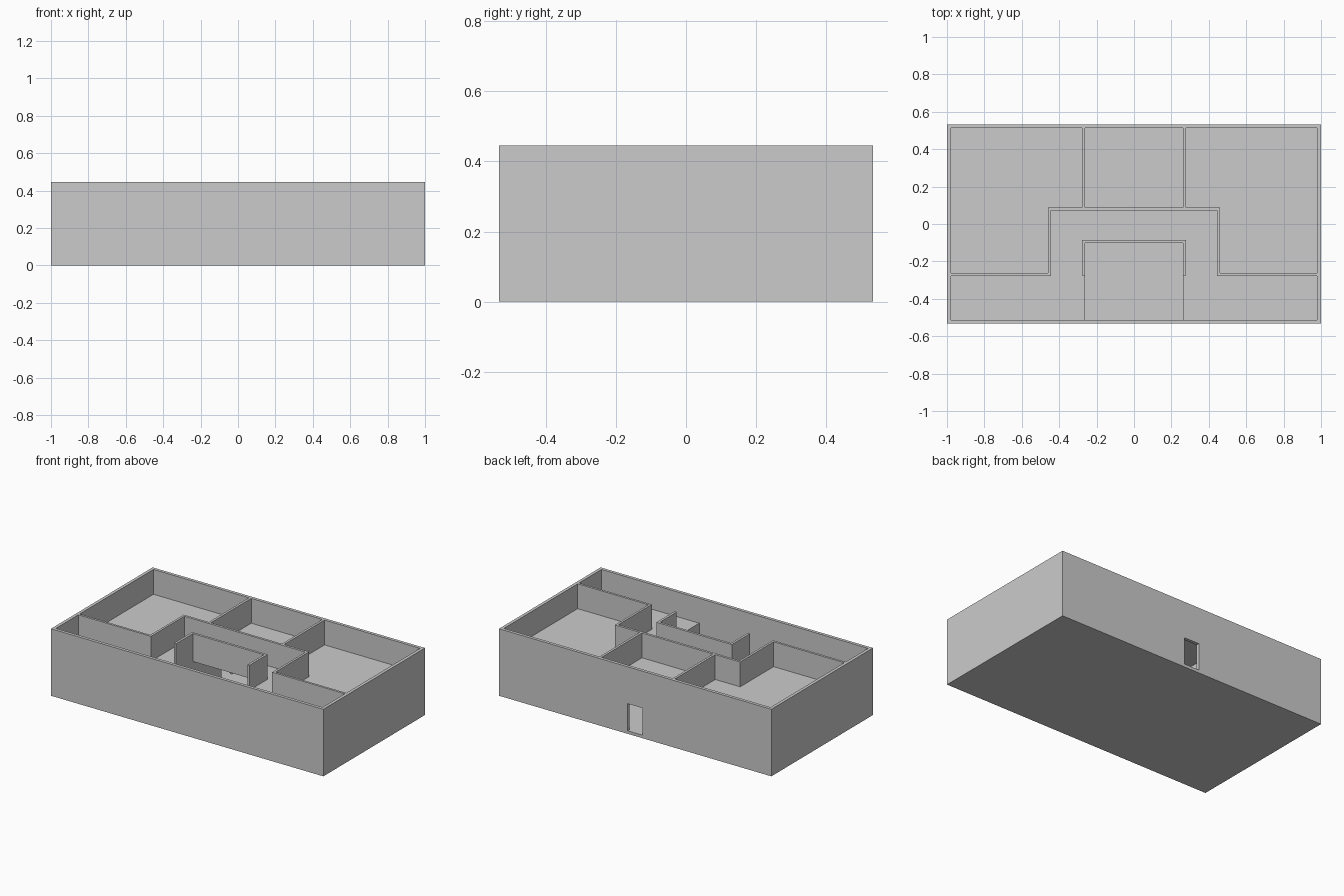
import bpy, bmesh

if "Cube" in bpy.data.objects:
    bpy.data.objects.remove(bpy.data.objects["Cube"])

X, Y, H = 1.0, 0.533, 0.445      # half length, half depth, total height
T = 0.021                        # outer wall thickness
IX, IY = X - T, Y - T            # inner faces of the shell
F0, S0, F1 = 0.02, 0.26, 0.28    # ground floor top, slab underside, slab top
DW, DT = 0.055, 0.20             # door half width, door head height


def part(name, boxes, mirror=False):
    """One object from boxes (x0, x1, y0, y1, z0, z1), optionally mirrored in x."""
    bm = bmesh.new()
    for x0, x1, y0, y1, z0, z1 in boxes:
        vs = bmesh.ops.create_cube(bm, size=1)["verts"]
        for v in vs:
            v.co.x = x1 if v.co.x > 0 else x0
            v.co.y = y1 if v.co.y > 0 else y0
            v.co.z = z1 if v.co.z > 0 else z0
    me = bpy.data.meshes.new(name)
    bm.to_mesh(me)
    bm.free()
    ob = bpy.data.objects.new(name, me)
    bpy.context.collection.objects.link(ob)
    if mirror:
        m = ob.modifiers.new("mirror", 'MIRROR')
        m.use_mirror_merge = False
    return ob


# Ground slab and outer shell
part("ground_slab", [(-X, X, -Y, Y, 0, F0)])
part("front_wall", [(-X, X, -Y, -IY, F0, H)])
part("side_wall", [(IX, X, -IY, IY, F0, H)], mirror=True)

# Back wall with its entrance
part("back_wall_side", [(DW, X, IY, Y, F0, H)], mirror=True)
part("entrance_lintel", [(-DW, DW, IY, Y, DT, H)])

# Ground floor hall walls, each with a doorway
DY0, DY1 = 0.20, 0.31
part("hall_wall", [
    (0.261, 0.277, -IY, DY0, F0, S0),
    (0.261, 0.277, DY1, IY, F0, S0),
    (0.261, 0.277, DY0, DY1, DT, S0),
], mirror=True)

# Upper floor slab around the open well
part("upper_slab_back", [(-IX, IX, -0.101, IY, S0, F1)])
part("upper_slab_side", [(0.261, IX, -IY, -0.101, S0, F1)], mirror=True)

# Walls around the well
part("well_back_wall", [(-0.277, 0.277, -0.101, -0.085, F1, H)])
part("well_side_wall", [(0.261, 0.277, -0.275, -0.101, F1, H)], mirror=True)

# Upper room partitions
part("landing_back_wall", [(-0.46, 0.46, 0.073, 0.089, F1, H)])
part("landing_side_wall", [(0.445, 0.46, -0.277, 0.073, F1, H)], mirror=True)
part("front_corridor_wall", [(0.46, IX, -0.277, -0.262, F1, H)], mirror=True)
part("room_divider", [(0.261, 0.277, 0.089, IY, F1, H)], mirror=True)
